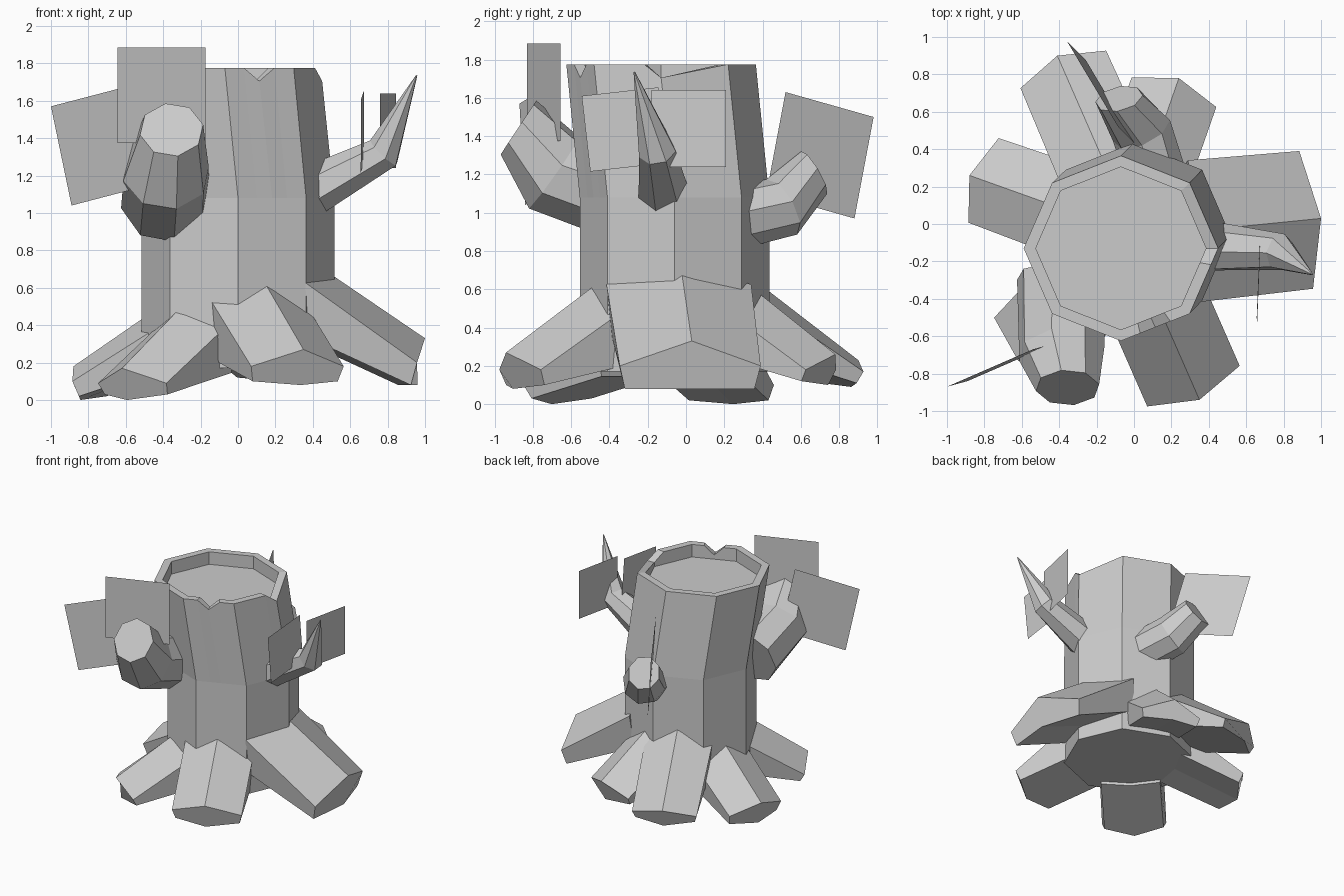
import bpy, bmesh, math
from mathutils import Vector

cube = bpy.data.objects.get("Cube")
if cube:
    bpy.data.objects.remove(cube, do_unlink=True)

wood = bpy.data.materials.new("plain_grey")
wood.use_nodes = True
grey = (0.6, 0.6, 0.6, 1)
wood.diffuse_color = grey
wood.node_tree.nodes["Principled BSDF"].inputs["Base Color"].default_value = grey


def make(name, loops, cap_start=True, cap_end=True):
    """Skin a series of equal-length point loops into one flat-shaded object."""
    bm = bmesh.new()
    rings = [[bm.verts.new(p) for p in loop] for loop in loops]
    n = len(rings[0])
    for a, b in zip(rings, rings[1:]):
        for i in range(n):
            j = (i + 1) % n
            bm.faces.new((a[i], a[j], b[j], b[i]))
    if cap_start:
        bm.faces.new(rings[0][::-1])
    if cap_end:
        bm.faces.new(rings[-1])
    if len(rings) > 1:
        bmesh.ops.recalc_face_normals(bm, faces=bm.faces)
    mesh = bpy.data.meshes.new(name)
    bm.to_mesh(mesh)
    bm.free()
    mesh.materials.append(wood)
    obj = bpy.data.objects.new(name, mesh)
    bpy.context.collection.objects.link(obj)
    return obj


def rim_loop(center, rx, ry, z, dip=0.0):
    """Octagon with extra points where the broken rim has its two notches."""
    c = Vector(center)
    corner = [Vector((c.x + rx * math.cos(k * math.pi / 4),
                      c.y + ry * math.sin(k * math.pi / 4), z)) for k in range(8)]
    drop = Vector((0, 0, dip))
    pts = [corner[0] - drop] + corner[1:7]
    a, b = corner[6], corner[7]
    pts += [a.lerp(b, 0.28), a.lerp(b, 0.5) - drop, a.lerp(b, 0.72), b]
    pts.append(b.lerp(corner[0], 0.75))
    return pts


# Trunk: leaning upper half, notched rim and sunken top
low, high = (0, -0.06), (-0.07, -0.13)
make("trunk", [
    rim_loop(low, 0.515, 0.495, 0.17),
    rim_loop(low, 0.515, 0.495, 1.08),
    rim_loop(high, 0.52, 0.495, 1.775, 0.07),
    rim_loop(high, 0.455, 0.435, 1.775, 0.07),
    rim_loop(high, 0.455, 0.435, 1.67),
])


def root(name, start, tip, w0, w1, shoulder, depth, bulge, start_depth=0.4):
    """Six-sided root sloping from the trunk down to the ground."""
    s, t = Vector(start), Vector(tip)
    out = Vector((t.x - s.x, t.y - s.y, 0)).normalized()
    side = Vector((-out.y, out.x, 0))
    up = Vector((0, 0, 1))

    def ring(p, w, sh, d, back, rise):
        profile = [(0, 0, 0), (1, sh, back), (0.92, d - rise, back + 0.03),
                   (0, d, 0.04), (-0.92, d - rise, back + 0.03), (-1, sh, back)]
        return [p + side * w * u - up * v - out * r for u, v, r in profile]

    inner = s - (t - s) * 0.25
    make(name, [ring(inner, w0, 0.13, start_depth, 0.05, 0),
                ring(t, w1, shoulder, depth, 0.08, bulge)])


root("root_left", (0.5, -0.02, 0.67), (1.0, 0.03, 0.33), 0.38, 0.37, 0.13, 0.25, 0)
root("root_front_left", (0.17, -0.53, 0.58), (0.35, -0.94, 0.27), 0.27, 0.27, 0.09, 0.19, 0.02, 0.44)
root("root_front_right", (-0.33, -0.42, 0.47), (-0.62, -0.73, 0.17), 0.25, 0.25, 0.08, 0.17, 0.03)
root("root_right", (-0.46, 0.11, 0.47), (-0.88, 0.26, 0.18), 0.25, 0.24, 0.08, 0.18, 0.02, 0.36)
root("root_back_right", (-0.2, 0.42, 0.6), (-0.41, 0.9, 0.23), 0.26, 0.25, 0.06, 0.14, 0.02)
root("root_back_left", (0.1, 0.38, 0.58), (0.24, 0.78, 0.26), 0.24, 0.24, 0.08, 0.16, 0.02)


def branch(name, path, radii, end_axis, sides=8, turn=0.5):
    """Bent branch: rings mitred at the elbow, end cut square to end_axis."""
    pts = [Vector(p) for p in path]
    axes = [pts[1] - pts[0],
            (pts[1] - pts[0]).normalized() + (pts[2] - pts[1]).normalized(),
            Vector(end_axis)]
    angles = [2 * math.pi * (k + turn) / sides for k in range(sides)]
    loops = []
    for p, r, axis in zip(pts, radii, axes):
        axis = axis.normalized()
        across = axis.cross(Vector((0, 0, 1))).normalized()
        rise = across.cross(axis)
        loops.append([p + (across * math.cos(a) + rise * math.sin(a)) * r for a in angles])
    make(name, loops)


# Three cut or pointed branches
branch("branch_front", [(-0.39, -0.28, 1.07), (-0.385, -0.69, 1.21), (-0.355, -0.875, 1.445)],
       (0.24, 0.235, 0.172), (0, -0.83, 0.55), turn=0.75)
branch("branch_back", [(0.12, 0.25, 0.97), (0.04, 0.5, 1.03), (-0.08, 0.67, 1.21)],
       (0.165, 0.165, 0.13), (-0.2, 0.84, 0.5), turn=0.25)
branch("branch_left", [(0.38, -0.12, 1.11), (0.78, -0.15, 1.32), (0.955, -0.27, 1.735)],
       (0.14, 0.1, 0.004), (0.3, -0.2, 0.8), 7)


# Flat square leaf cards
def leaf(name, corner, edge, fall):
    p, e, f = Vector(corner), Vector(edge), Vector(fall)
    make(name, [[p, p + e, p + e + f, p + f]], cap_start=False)


leaf("leaf_front_upper", (-0.645, -0.83, 1.885), (0.47, 0.175, 0), (0, 0, -0.51))
leaf("leaf_front_lower", (-1.0, -0.87, 1.57), (0.46, 0.2, 0.12), (0.11, 0.03, -0.53))
leaf("leaf_back", (-0.36, 0.98, 1.5), (0.275, -0.46, 0.13), (0.1, -0.1, -0.53))
leaf("leaf_left_outer", (0.76, -0.18, 1.64), (0.085, 0.39, 0), (0, 0, -0.4))
leaf("leaf_left_inner", (0.658, -0.545, 1.61), (0.016, 0.4, 0.045), (-0.002, 0.045, -0.395))
